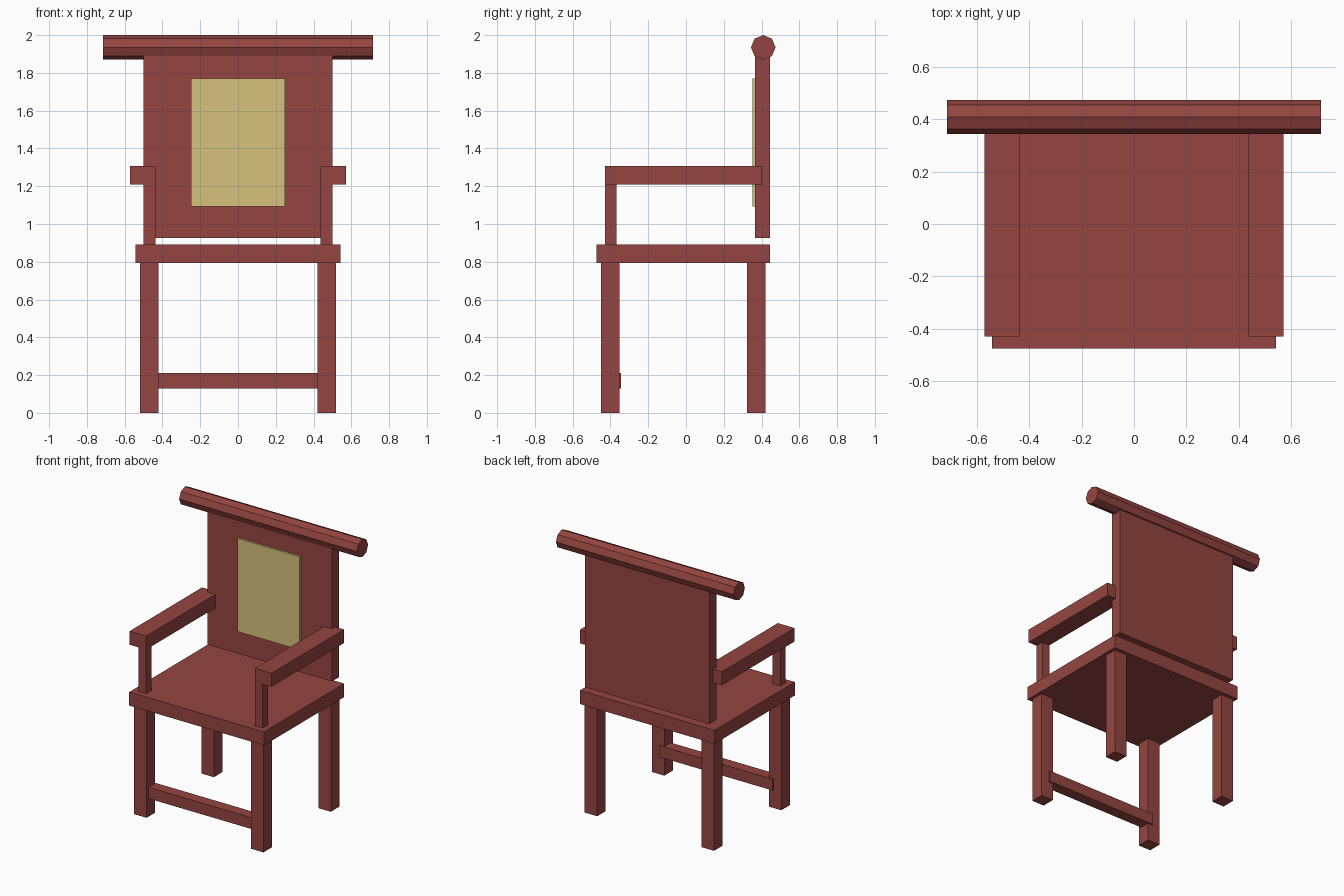
import bpy
import bmesh
from math import pi
from mathutils import Matrix, Vector

if "Cube" in bpy.data.objects:
    bpy.data.objects.remove(bpy.data.objects["Cube"], do_unlink=True)


def make_material(name, rgb):
    mat = bpy.data.materials.new(name)
    mat.use_nodes = True
    color = (*rgb, 1.0)
    mat.diffuse_color = color
    mat.node_tree.nodes["Principled BSDF"].inputs["Base Color"].default_value = color
    return mat


red_wood = make_material("red wood", (0.30, 0.06, 0.052))
pale_gold = make_material("pale gold", (0.67, 0.54, 0.20))


def finish(bm, name, mat):
    mesh = bpy.data.meshes.new(name)
    bm.to_mesh(mesh)
    bm.free()
    mesh.materials.append(mat)
    obj = bpy.data.objects.new(name, mesh)
    bpy.context.collection.objects.link(obj)
    return obj


def box(name, low, high, mat=red_wood):
    """Box spanning two opposite corners."""
    low, high = Vector(low), Vector(high)
    bm = bmesh.new()
    bmesh.ops.create_cube(bm, size=1, matrix=Matrix.Translation((low + high) / 2)
                          @ Matrix.Diagonal((*(high - low), 1)))
    return finish(bm, name, mat)


def box_pair(name, low, high):
    """Left box and its mirror on the right."""
    box("left_" + name, low, high)
    box("right_" + name, (-high[0], low[1], low[2]), (-low[0], high[1], high[2]))


# Seat and legs
box("seat", (-0.542, -0.475, 0.793), (0.542, 0.445, 0.891))
box_pair("front_leg", (0.42, -0.45, 0), (0.52, -0.352, 0.793))
box_pair("back_leg", (0.42, 0.323, 0), (0.52, 0.42, 0.793))
box("front_stretcher", (-0.455, -0.425, 0.13), (0.455, -0.343, 0.212))

# Armrests and their posts
box_pair("arm_post", (0.437, -0.43, 0.891), (0.5, -0.369, 1.21))
box_pair("armrest", (0.437, -0.43, 1.21), (0.571, 0.403, 1.308))

# Backrest with a thin inset panel
box("backrest", (-0.5, 0.365, 0.926), (0.5, 0.446, 1.926))
box("backrest_panel", (-0.25, 0.351, 1.093), (0.25, 0.367, 1.77), pale_gold)

# Eight-sided rail across the top, with a corner pointing up
bm = bmesh.new()
bmesh.ops.create_cone(bm, cap_ends=True, segments=8, radius1=0.065, radius2=0.065,
                      depth=1.428, matrix=Matrix.Translation((0, 0.409, 1.935))
                      @ Matrix.Rotation(pi / 2, 4, "Y"))
finish(bm, "top_rail", red_wood)
